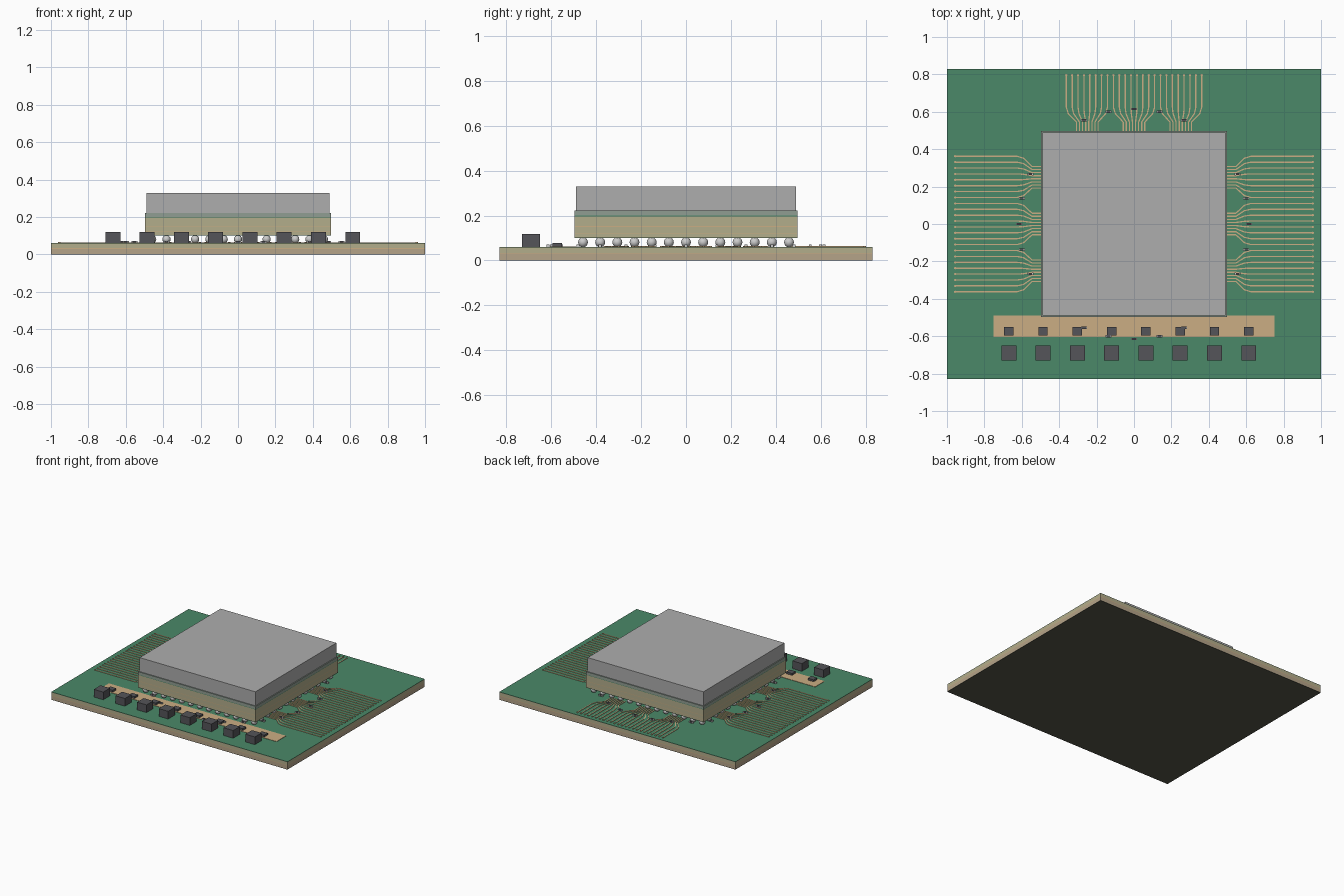
import bpy, bmesh, math
from mathutils import Matrix, Vector

if "Cube" in bpy.data.objects:
    bpy.data.objects.remove(bpy.data.objects["Cube"])


def material(name, rgb):
    m = bpy.data.materials.new(name)
    m.diffuse_color = (*rgb, 1)
    m.use_nodes = True
    m.node_tree.nodes["Principled BSDF"].inputs["Base Color"].default_value = m.diffuse_color
    return m


GREEN = material("solder_mask", (0.07, 0.25, 0.14))
COPPER = material("copper", (0.60, 0.42, 0.23))
FIBRE = material("fibreglass", (0.45, 0.42, 0.26))
TAN = material("prepreg", (0.46, 0.37, 0.25))
OLIVE = material("bottom_mask", (0.09, 0.09, 0.065))
DARK = material("dark_component", (0.09, 0.09, 0.10))
SEAL = material("sealant", (0.28, 0.34, 0.29))
STEEL = material("lid_metal", (0.42, 0.42, 0.42))
SOLDER = material("solder", (0.6, 0.6, 0.6))


def finish(name, bm, mat):
    me = bpy.data.meshes.new(name)
    bm.to_mesh(me)
    bm.free()
    ob = bpy.data.objects.new(name, me)
    bpy.context.collection.objects.link(ob)
    me.materials.append(mat)
    return ob


def add_box(bm, x0, x1, y0, y1, z0, z1, turn=None):
    m = Matrix.Translation(((x0 + x1) / 2, (y0 + y1) / 2, (z0 + z1) / 2)) \
        @ Matrix.Diagonal((x1 - x0, y1 - y0, z1 - z0, 1))
    bmesh.ops.create_cube(bm, size=1, matrix=(turn @ m) if turn else m)


def boxes(name, mat, items):
    bm = bmesh.new()
    for b in items:
        add_box(bm, *b)
    return finish(name, bm, mat)


def slab(name, mat, hx, hy, z0, z1):
    return boxes(name, mat, [(-hx, hx, -hy, hy, z0, z1)])


def frame(name, mat, outer, inner, z0, z1):
    return boxes(name, mat, [
        (-outer, outer, -outer, -inner, z0, z1),
        (-outer, outer, inner, outer, z0, z1),
        (-outer, -inner, -inner, inner, z0, z1),
        (inner, outer, -inner, inner, z0, z1)])


# Layered circuit board
for name, mat, z0, z1 in [("board_bottom_mask", OLIVE, 0, 0.002),
                          ("board_lower_core", TAN, 0.002, 0.030),
                          ("board_inner_copper", COPPER, 0.030, 0.034),
                          ("board_upper_core", FIBRE, 0.034, 0.058),
                          ("board_top_mask", GREEN, 0.058, 0.060)]:
    slab(name, mat, 1.0, 0.83, z0, z1)

# Solder ball grid
PITCH, N = 0.0765, 13
bm = bmesh.new()
for i in range(N):
    for j in range(N):
        p = Vector(((i - 6) * PITCH, (j - 6) * PITCH, 0.081))
        bmesh.ops.create_uvsphere(bm, u_segments=16, v_segments=8, radius=0.022,
                                  matrix=Matrix.Translation(p))
for f in bm.faces:
    f.smooth = True
finish("solder_balls", bm, SOLDER)

# Package substrate layers
for k, (z0, z1, mat) in enumerate([(0.100, 0.103, GREEN), (0.103, 0.120, FIBRE),
                                   (0.120, 0.123, COPPER), (0.123, 0.150, FIBRE),
                                   (0.150, 0.153, COPPER), (0.153, 0.180, FIBRE),
                                   (0.180, 0.197, FIBRE), (0.197, 0.200, GREEN)]):
    slab(f"substrate_layer_{k + 1}", mat, 0.497, 0.497, z0, z1)

# Chip and metal lid
slab("silicon_die", DARK, 0.25, 0.25, 0.200, 0.315)
frame("lid_seal", SEAL, 0.497, 0.443, 0.200, 0.222)
frame("lid_walls", STEEL, 0.49, 0.45, 0.222, 0.317)
slab("lid_top", STEEL, 0.49, 0.49, 0.317, 0.329)

# Power plane with inductors and capacitors
boxes("power_plane", COPPER, [(-0.75, 0.75, -0.605, -0.49, 0.059, 0.0625)])
xs = [(i - 3.5) * 0.1833 - 0.028 for i in range(8)]
boxes("inductors", DARK, [(x - 0.04, x + 0.04, -0.73, -0.65, 0.06, 0.119) for x in xs])
boxes("power_capacitors", DARK,
      [(x - 0.025, x + 0.025, -0.595, -0.552, 0.06, 0.077) for x in xs])

# Decoupling capacitors in a ring, each with two metal ends
body, ends = bmesh.new(), bmesh.new()
for i in range(28):
    a = math.tau * i / 28
    at = Matrix.Translation((0.615 * math.sin(a), 0.615 * math.cos(a), 0))
    add_box(body, -0.010, 0.010, -0.006, 0.006, 0.06, 0.072, at)
    for s in (-1, 1):
        add_box(ends, s * 0.013 - 0.003, s * 0.013 + 0.003, -0.0062, 0.0062,
                0.06, 0.0722, at)
finish("decoupling_capacitors", body, DARK)
finish("capacitor_ends", ends, SOLDER)


# Flat ribbon following a path, given thickness
def add_trace(bm, pts, turn, w=0.0033, z0=0.059, z1=0.0635):
    pts = [Vector(p) for p in pts]
    rows = []
    for i, p in enumerate(pts):
        d = (pts[min(i + 1, len(pts) - 1)] - pts[max(i - 1, 0)]).normalized()
        n = Vector((-d.y, d.x)) * w
        rows.append([bm.verts.new(turn @ Vector((*q, z))) for q, z in
                     ((p + n, z1), (p - n, z1), (p - n, z0), (p + n, z0))])
    for a, b in zip(rows, rows[1:]):
        for k in range(4):
            m = (k + 1) % 4
            bm.faces.new((a[k], a[m], b[m], b[k]))
    bm.faces.new(rows[0][::-1])
    bm.faces.new(rows[-1])


# Fanned-out traces on three sides, ending in small round vias
for side, ang, end in [("back", 0, 0.80), ("left", 90, 0.96), ("right", -90, 0.96)]:
    turn = Matrix.Rotation(math.radians(ang), 4, 'Z')
    bm, vias = bmesh.new(), bmesh.new()
    for i in range(24):
        group, k = divmod(i, 8)
        x_in = (group - 1) * 0.25 + (k - 3.5) * 0.0165
        x_out = (i - 11.5) * 0.0315
        mid = x_in + (x_out - x_in) * 0.8
        add_trace(bm, [(x_in, 0.46), (x_in, 0.545), (mid, 0.59),
                       (x_out, 0.625), (x_out, end)], turn)
        bmesh.ops.create_cone(vias, cap_ends=True, segments=12, radius1=0.006,
                              radius2=0.006, depth=0.006,
                              matrix=turn @ Matrix.Translation((x_out, end - 0.004, 0.062)))
    bmesh.ops.recalc_face_normals(bm, faces=bm.faces)
    finish(f"{side}_traces", bm, COPPER)
    finish(f"{side}_trace_vias", vias, COPPER)
